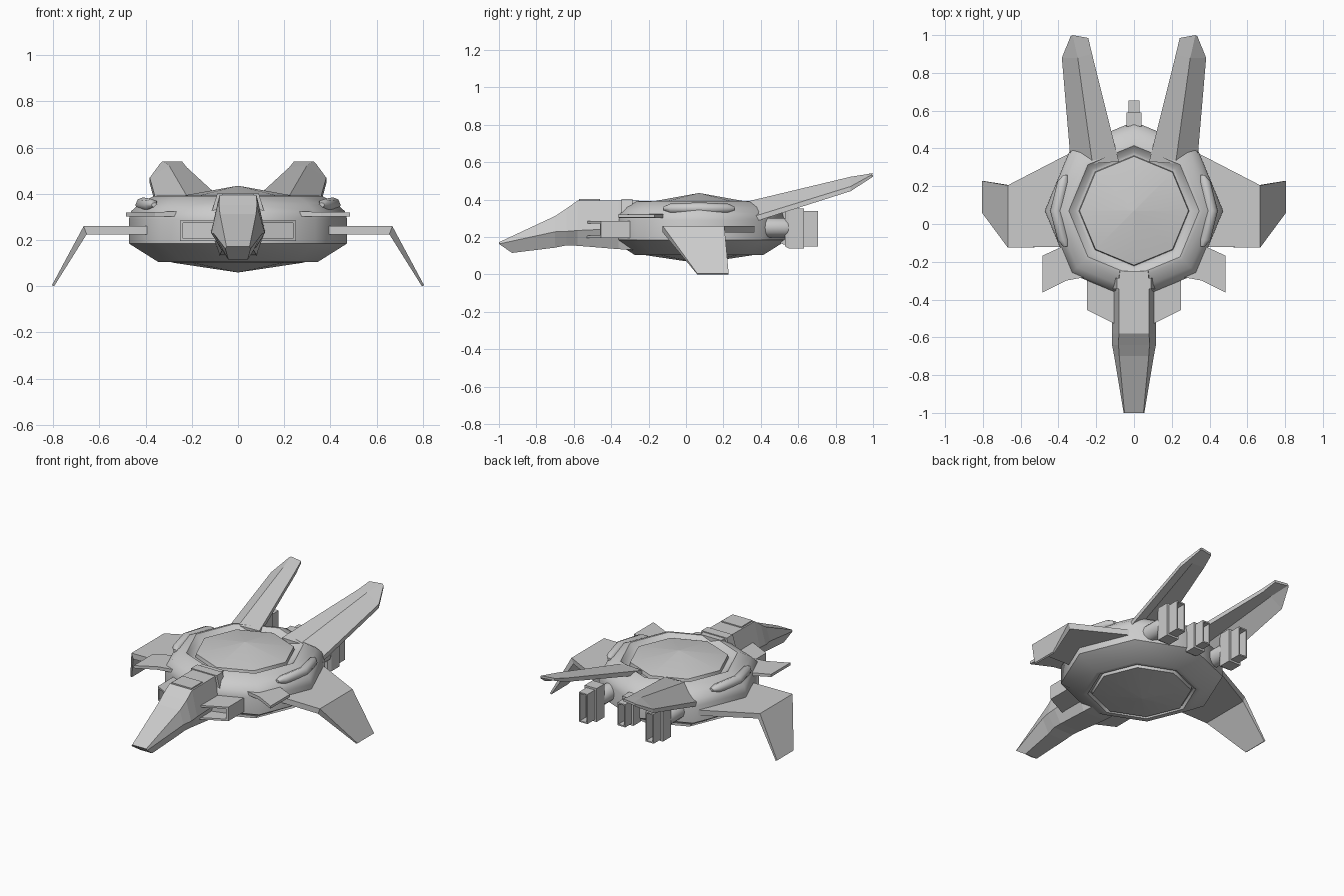
import bpy, bmesh, math

if "Cube" in bpy.data.objects:
    bpy.data.objects.remove(bpy.data.objects["Cube"])


def loft(name, rings, mirror=False, smooth=None):
    """Skin a list of equal-length point rings, cap both ends."""
    bm = bmesh.new()
    vs = [[bm.verts.new(p) for p in r] for r in rings]
    n = len(rings[0])
    for a, b in zip(vs, vs[1:]):
        for i in range(n):
            j = (i + 1) % n
            bm.faces.new((a[i], a[j], b[j], b[i]))
    bm.faces.new(vs[0])
    bm.faces.new(vs[-1][::-1])
    bmesh.ops.recalc_face_normals(bm, faces=bm.faces)
    me = bpy.data.meshes.new(name)
    bm.to_mesh(me)
    bm.free()
    ob = bpy.data.objects.new(name, me)
    bpy.context.collection.objects.link(ob)
    if mirror:
        ob.modifiers.new("mirror", 'MIRROR')
    if smooth:
        bpy.ops.object.select_all(action='DESELECT')
        ob.select_set(True)
        bpy.context.view_layer.objects.active = ob
        bpy.ops.object.shade_smooth_by_angle(angle=math.radians(smooth))
    return ob


def rect(x0, x1, z0, z1, y0, y1=None):
    """Upright rectangle; y may differ at its two sides."""
    y1 = y0 if y1 is None else y1
    return [(x0, y0, z0), (x1, y1, z0), (x1, y1, z1), (x0, y0, z1)]


def plate(y0, y1, x, z, x_low, z_low):
    """Chordwise section of a thin wing."""
    return [(x, y0, z), (x, y1, z), (x_low, y1, z_low), (x_low, y0, z_low)]


def ngon(r, z, n=8, cy=0.07):
    return [(r * math.cos(2 * math.pi * i / n), cy + r * math.sin(2 * math.pi * i / n), z)
            for i in range(n)]


# Octagonal hull with recessed domes above and below
profile = [(0.002, .435), (.288, .383), (.292, .362), (.312, .362), (.345, .393), (.365, .39),
           (.425, .36), (.462, .325), (.472, .29), (.472, .185), (.345, .105), (.315, .107),
           (.305, .125), (.292, .125), (.288, .103), (.002, .06)]
loft("hull", [ngon(r, z) for r, z in profile], smooth=47)


# Nose and neck: each section is half-width and height of top, middle, bottom
def nose_ring(y, wt, zt, wm, zm, wb, zb, yb=None):
    yb = y if yb is None else yb
    return [(-wt, y, zt), (wt, y, zt), (wm, y, zm), (wb, yb, zb),
            (-wb, yb, zb), (-wm, y, zm)]


loft("nose", [nose_ring(-1.0, .05, .172, .055, .163, .042, .115, -.93),
              nose_ring(-.70, .078, .312, .105, .228, .06, .143),
              nose_ring(-.64, .082, .352, .116, .23, .068, .155),
              nose_ring(-.58, .08, .394, .116, .235, .07, .153),
              nose_ring(-.36, .08, .396, .116, .245, .08, .135),
              nose_ring(-.25, .075, .396, .105, .25, .08, .13)])

# Canopy panel and neck collar
loft("canopy_panel", [rect(-.07, .07, .36, .402, -.572), rect(-.07, .07, .36, .402, -.46)])
loft("neck_collar", [nose_ring(-.345, .09, .402, .12, .30, .12, .26),
                     nose_ring(-.285, .09, .402, .115, .30, .115, .26)])

# Hollow air intakes beside the neck
loft("intake", [rect(.10, .237, .207, .273, -.42, -.38), rect(.10, .237, .207, .273, -.53, -.46),
                rect(.08, .25, .195, .285, -.54, -.455), rect(.08, .25, .195, .285, -.25)],
     mirror=True)

# Canards
loft("canard", [plate(-.27, -.06, .20, .324, .20, .302),
                plate(-.30, -.11, .36, .322, .36, .302),
                plate(-.363, -.168, .485, .32, .485, .303)], mirror=True)

# Main wings with drooping tips
loft("wing", [plate(-.12, .385, .32, .26, .32, .225),
              plate(-.125, .205, .668, .26, .655, .225),
              plate(.06, .228, .805, .005, .796, 0)], mirror=True)


# Swept rear fins with a folded cross-section
def fin_ring(inner, ridge, outer, t):
    low = [(x, y, z - t) for x, y, z in (outer, ridge, inner)]
    return [inner, ridge, outer] + low


loft("tail_fin", [fin_ring((.08, .33, .385), (.22, .32, .388), (.335, .33, .30), .03),
                  fin_ring((.222, .90, .515), (.298, .88, .522), (.382, .88, .47), .025),
                  fin_ring((.242, .985, .54), (.325, 1.0, .541), (.335, .995, .534), .015)],
     mirror=True)


# Shoulder pods wrapping the hull sides
def pod_ring(x, y, w, h):
    return [(x + w * math.cos(a * math.pi / 4), y, .352 + h * math.sin(a * math.pi / 4))
            for a in range(8)]


loft("shoulder_pod", [pod_ring(.362, -.12, .012, .01), pod_ring(.375, -.085, .03, .026),
                      pod_ring(.412, .07, .032, .033), pod_ring(.375, .225, .03, .026),
                      pod_ring(.362, .26, .012, .01)], mirror=True, smooth=50)


# Rear engines: housing, stepped hollow nozzle and round mount
def engine(name, cx, w, z0, z1, y0, y1, y2, mirror):
    def r(d, y):
        return rect(cx - w + d, cx + w - d, z0 + d, z1 - d, y)
    loft(name, [r(.012, y0), r(0, y0 + .02), r(0, y1), r(.012, y1), r(.012, y2),
                r(.02, y2), r(.02, y2 - .06)], mirror=mirror)


def mount(name, cx, r, y0, y1, mirror):
    def ring(k, y):
        return [(cx + k * math.cos(a * math.pi / 6), y, .25 + k * math.sin(a * math.pi / 6))
                for a in range(12)]
    loft(name, [ring(r, y0), ring(r, y1 - .03), ring(r * .75, y1)], mirror, smooth=40)


engine("side_engine", .235, .042, .138, .352, .53, .63, .705, True)
mount("side_engine_mount", .235, .052, .35, .56, True)
engine("centre_engine", 0, .04, .16, .33, .50, .59, .655, False)
mount("centre_engine_mount", 0, .045, .42, .53, False)
